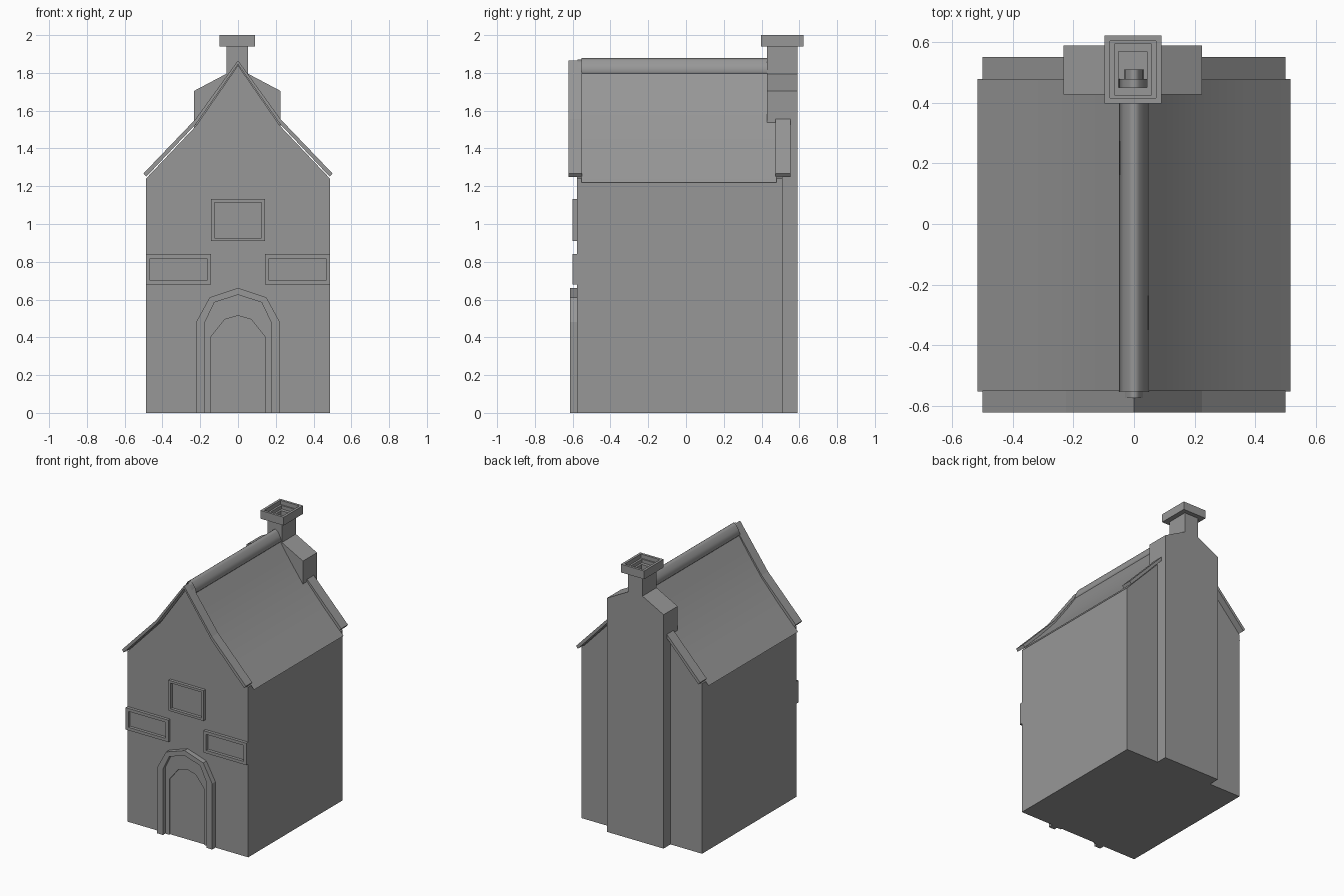
import bpy, bmesh

if "Cube" in bpy.data.objects:
    bpy.data.objects.remove(bpy.data.objects["Cube"])

# dark grey for every part
grey = bpy.data.materials.new("dark_grey")
grey.diffuse_color = (0.31, 0.31, 0.31, 1)
grey.use_nodes = True
grey.node_tree.nodes["Principled BSDF"].inputs["Base Color"].default_value = grey.diffuse_color


def make(name, verts, faces, smooth=False):
    me = bpy.data.meshes.new(name)
    me.from_pydata(verts, [], faces)
    bm = bmesh.new()
    bm.from_mesh(me)
    bmesh.ops.recalc_face_normals(bm, faces=bm.faces)
    # open sheets should face upward
    if smooth and sum(f.normal.z for f in bm.faces) < 0:
        bmesh.ops.reverse_faces(bm, faces=bm.faces)
    bm.to_mesh(me)
    bm.free()
    for p in me.polygons:
        p.use_smooth = smooth
    me.materials.append(grey)
    ob = bpy.data.objects.new(name, me)
    bpy.context.collection.objects.link(ob)
    return ob


def prism(name, pts, y0, y1):
    # extrude an x,z outline along y
    n = len(pts)
    v = [(x, y, z) for y in (y0, y1) for x, z in pts]
    f = [list(range(n)), list(range(n, 2 * n))]
    f += [(i, (i + 1) % n, n + (i + 1) % n, n + i) for i in range(n)]
    return make(name, v, f)


def sheet(name, line, y0, y1):
    # smooth open sheet along y
    n = len(line)
    return make(name, [(x, y, z) for y in (y0, y1) for x, z in line],
                [(i, i + 1, n + i + 1, n + i) for i in range(n - 1)], True)


def band(name, outer, inner, y0, y1, closed=False):
    # strip between two x,z lines, given depth along y
    n = len(outer)
    v = [(x, y, z) for line, y in ((outer, y0), (inner, y0), (inner, y1), (outer, y1)) for x, z in line]
    f = []
    for i in range(n if closed else n - 1):
        j = (i + 1) % n
        for k in range(4):
            m = (k + 1) % 4
            f.append((k * n + i, k * n + j, m * n + j, m * n + i))
    if not closed:
        f += [[k * n + e for k in range(4)] for e in (0, n - 1)]
    return make(name, v, f)


def mirrored(half):
    # half outline runs from outside right to the centre line
    return half + [(-x, z) for x, z in reversed(half) if x > 0]


def rect(x0, x1, z0, z1, t=0):
    return [(x0 + t, z0 + t), (x1 - t, z0 + t), (x1 - t, z1 - t), (x0 + t, z1 - t)]


# walls with gable outline
prism("house_walls", mirrored([(0.487, 0), (0.487, 1.24), (0.222, 1.52), (0, 1.84)]), -0.578, 0.51)

# thin roof sheet, one smooth slope per side
for s, side in ((1, "right"), (-1, "left")):
    slope = [(0.517, 1.22), (0.36, 1.385), (0.222, 1.54), (0.11, 1.695), (0, 1.86)]
    sheet("roof_" + side, [(s * x, z) for x, z in slope], -0.553, 0.478)

# rounded ridge cap and narrower cap ends
sheet("ridge_cap", mirrored([(0.042, 1.795), (0.05, 1.805), (0.035, 1.84), (0.018, 1.866), (0, 1.88)]), -0.553, 0.478)
sheet("ridge_core", mirrored([(0.03, 1.825), (0.016, 1.853), (0, 1.872)]), -0.575, 0.51)

# gable trim: full at the front, two lower pieces at the back
out = [(0.5, 1.268), (0.225, 1.555), (0, 1.866)]
inn = [(0.486, 1.25), (0.222, 1.53), (0, 1.845)]
band("front_gable_trim", mirrored(out), mirrored(inn), -0.623, -0.55)
for s, side in ((1, "right"), (-1, "left")):
    band("back_gable_trim_" + side, [(s * x, z) for x, z in out[:2]],
         [(s * x, z) for x, z in inn[:2]], 0.475, 0.552)

# chimney breast with sloped shoulders
cx, cy = -0.004, 0.51
breast = [(x + cx, z) for x, z in mirrored([(0.228, 0), (0.228, 1.705), (0.058, 1.795)])]
prism("chimney_breast", breast, 0.505, 0.59)
prism("chimney_shoulder", [(x, max(z, 1.525)) for x, z in breast], 0.428, 0.59)

# hollow stack and stepped cap, as stacked rectangular rings
rings = [(0.058, 0.08, 1.79), (0.058, 0.08, 1.94), (0.094, 0.112, 1.94), (0.094, 0.112, 2.0),
         (0.076, 0.094, 2.0), (0.076, 0.094, 1.97), (0.061, 0.084, 1.97), (0.061, 0.084, 1.945),
         (0.047, 0.06, 1.945), (0.047, 0.06, 1.79)]
v = [(cx + sx * hx, cy + sy * hy, z) for hx, hy, z in rings
     for sx, sy in ((-1, -1), (1, -1), (1, 1), (-1, 1))]
f = [(k * 4 + i, k * 4 + (i + 1) % 4, (k + 1) * 4 + (i + 1) % 4, (k + 1) * 4 + i)
     for k in range(len(rings) - 1) for i in range(4)]
make("chimney_stack", v, f)

# window frames
for name, x0, x1, z0, z1, t in (("upper_window", -0.142, 0.142, 0.91, 1.132, 0.017),
                                ("left_window", -0.487, -0.142, 0.68, 0.84, 0.022),
                                ("right_window", 0.142, 0.487, 0.68, 0.84, 0.022)):
    band(name, rect(x0, x1, z0, z1), rect(x0, x1, z0, z1, t), -0.6, -0.57, True)

# door arch and inner surround
arch = mirrored([(0.222, 0), (0.222, 0.48), (0.15, 0.612), (0, 0.662)])
arch_in = mirrored([(0.175, 0), (0.175, 0.48), (0.125, 0.585), (0, 0.625)])
band("door_arch", arch, arch_in, -0.615, -0.57)
door = mirrored([(0.142, 0), (0.142, 0.405), (0.07, 0.495), (0, 0.515)])
band("door_surround", arch_in, door, -0.588, -0.57)
